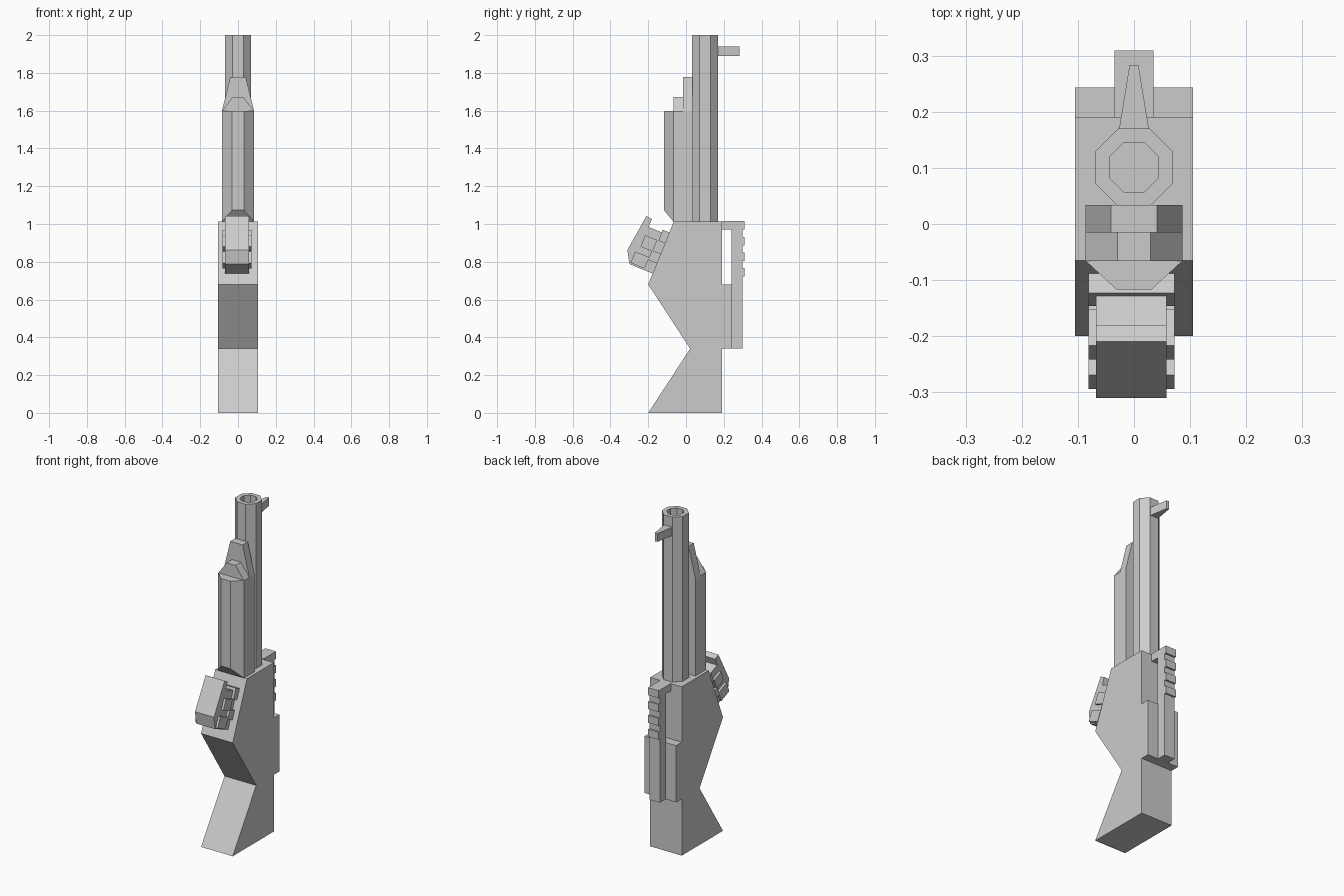
import bpy, bmesh, math
from mathutils import Vector

if "Cube" in bpy.data.objects:
    bpy.data.objects.remove(bpy.data.objects["Cube"])


def finish(name, bm):
    bmesh.ops.recalc_face_normals(bm, faces=bm.faces)
    mesh = bpy.data.meshes.new(name)
    bm.to_mesh(mesh)
    bm.free()
    obj = bpy.data.objects.new(name, mesh)
    bpy.context.collection.objects.link(obj)
    return obj


def prism(name, profile, axis, lo, hi):
    """Extrude a 2D profile along an axis: x takes (y,z), y takes (x,z), z takes (x,y)."""
    bm = bmesh.new()
    verts = []
    for a, b in profile:
        co = [a, b]
        co.insert("xyz".index(axis), lo)
        verts.append(bm.verts.new(co))
    face = bm.faces.new(verts)
    new = bmesh.ops.extrude_face_region(bm, geom=[face])["geom"]
    move = Vector([hi - lo if c == axis else 0 for c in "xyz"])
    bmesh.ops.translate(bm, vec=move, verts=[g for g in new if isinstance(g, bmesh.types.BMVert)])
    return finish(name, bm)


def rect(a0, a1, b0, b1):
    return [(a0, b0), (a1, b0), (a1, b1), (a0, b1)]


# Stock with pinched grip
prism("stock", [(-0.20, 0), (0.19, 0), (0.19, 1.012), (-0.065, 1.012),
                (-0.20, 0.68), (0.022, 0.34)], "x", -0.105, 0.105)

# Rear block and the raised grip rail with its top bridge
prism("rear_block", rect(0.19, 0.243, 0.34, 0.68), "x", -0.105, 0.105)
rail = [(0.24, 0.34), (0.298, 0.34)]
for i in range(4):
    top = 1.015 - 0.083 * (3 - i)
    rail += [(0.298, top - 0.045), (0.309, top - 0.045), (0.309, top), (0.298, top)]
rail = rail[:-1] + [(0.19, 1.015), (0.19, 0.97), (0.24, 0.97)]
prism("grip_rail", rail, "x", -0.035, 0.035)

# Octagonal barrel with sunken bore
r = 0.069 / math.cos(math.pi / 8)
octagon = [(r * math.cos(math.pi / 8 + i * math.pi / 4),
            0.101 + r * math.sin(math.pi / 8 + i * math.pi / 4)) for i in range(8)]
barrel = prism("barrel", octagon, "z", 1.0, 2.0)
bm = bmesh.new()
bm.from_mesh(barrel.data)
muzzle = max(bm.faces, key=lambda f: f.calc_center_median().z)
bmesh.ops.inset_region(bm, faces=[muzzle], thickness=0.025, use_even_offset=True)
bore = bmesh.ops.extrude_discrete_faces(bm, faces=[muzzle])["faces"][0]
bmesh.ops.translate(bm, vec=(0, 0, -0.2), verts=bore.verts)
bm.to_mesh(barrel.data)
bm.free()

# Tapered front sight
prism("front_sight", [(-0.028, 0.16), (0.028, 0.16), (0.008, 0.283), (-0.008, 0.283)],
      "z", 1.89, 1.94)

# Fore-end: two stepped slabs and a bevelled front
for name, y0, y1, half, top in (("fore_end_rear", -0.015, 0.034, 0.041, 1.778),
                                ("fore_end_middle", -0.066, -0.015, 0.029, 1.672)):
    prism(name, [(-0.086, 1.0), (0.086, 1.0), (0.086, 1.595), (half, top),
                 (-half, top), (-0.086, 1.595)], "y", y0, y1)
front = prism("fore_end_front", [(-0.086, -0.066), (0.086, -0.066),
                                 (0.031, -0.117), (-0.031, -0.117)], "z", 1.012, 1.597)
for v in front.data.vertices:
    if v.co.y < -0.1 and v.co.z < 1.1:
        v.co.z = 1.073


# Side module, drawn as (distance up the sloped face, distance out from it)
def on_slope(points):
    return [(-0.20 + 0.379 * s - 0.926 * t, 0.68 + 0.926 * s + 0.379 * t) for s, t in points]


prism("module_core", on_slope([(0.062, -0.01), (0.062, 0.133), (0.127, 0.171), (0.332, 0.146),
                               (0.328, 0.113), (0.282, 0.113), (0.282, -0.01)]),
      "x", -0.068, 0.058)
studs = [(0.235, 0.297, -0.005, 0.038), (0.12, 0.175, -0.005, 0.05),
         (0.17, 0.235, 0.045, 0.114), (0.07, 0.135, 0.05, 0.13)]
for i, stud in enumerate(studs):
    prism(f"module_stud_{i + 1}", on_slope(rect(*stud)), "x", -0.081, 0.072)
